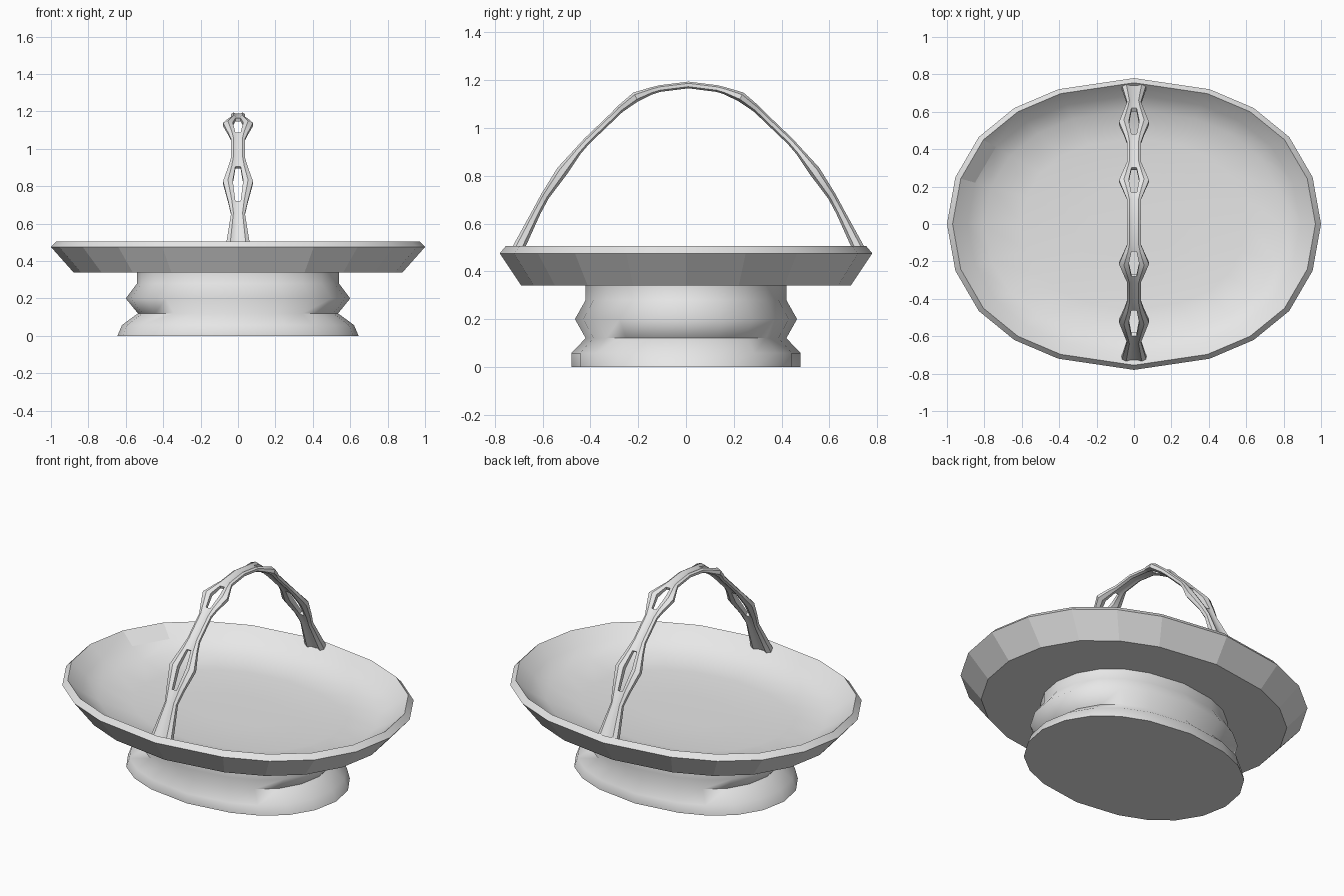
import bpy, bmesh, math

cube = bpy.data.objects.get("Cube")
if cube:
    bpy.data.objects.remove(cube, do_unlink=True)

grey = bpy.data.materials.new("pale_grey")
grey.use_nodes = True
grey.diffuse_color = (0.8, 0.8, 0.8, 1)
grey.node_tree.nodes["Principled BSDF"].inputs["Base Color"].default_value = (0.8, 0.8, 0.8, 1)

# Twenty-sided oval outline, mirrored from one quarter
QUARTER = [(1, 0), (0.955, 0.25), (0.83, 0.465), (0.64, 0.62), (0.405, 0.72), (0, 0.78)]
HALF = QUARTER + [(-x, y) for x, y in QUARTER[-2::-1]]
OVAL = HALF + [(-x, -y) for x, y in HALF[1:-1]]


def finish(name, bm, angle):
    bmesh.ops.recalc_face_normals(bm, faces=bm.faces)
    mesh = bpy.data.meshes.new(name)
    bm.to_mesh(mesh)
    bm.free()
    mesh.materials.append(grey)
    obj = bpy.data.objects.new(name, mesh)
    bpy.context.collection.objects.link(obj)
    bpy.ops.object.select_all(action="DESELECT")
    obj.select_set(True)
    bpy.context.view_layer.objects.active = obj
    bpy.ops.object.shade_smooth_by_angle(angle=math.radians(angle))
    return obj


def oval_loft(name, profile, angle):
    """Stack oval rings given as (half length, half depth, height), capped at both ends."""
    bm = bmesh.new()
    rings = [[bm.verts.new((x * rx, y * ry / 0.78, z)) for x, y in OVAL]
             for rx, ry, z in profile]
    n = len(OVAL)
    for low, high in zip(rings, rings[1:]):
        for i in range(n):
            j = (i + 1) % n
            bm.faces.new((low[i], low[j], high[j], high[i]))
    bm.faces.new(rings[0])
    bm.faces.new(rings[-1])
    return finish(name, bm, angle)


# Pedestal with a pinched waist
oval_loft("pedestal", [
    (0.645, 0.48, 0), (0.62, 0.48, 0.058), (0.535, 0.42, 0.12),
    (0.60, 0.465, 0.20), (0.54, 0.42, 0.28), (0.54, 0.42, 0.345)], 80)

# Shallow dish: underside, flared wall, lip and hollow
dish = oval_loft("dish", [
    (0.50, 0.39, 0.34), (0.88, 0.69, 0.34), (1.0, 0.78, 0.475),
    (0.97, 0.755, 0.505), (0.89, 0.69, 0.44), (0.80, 0.61, 0.39),
    (0.60, 0.46, 0.37), (0.25, 0.19, 0.365)], 50)
for face in dish.data.polygons:
    c = face.center
    wall = face.normal.z < -0.1 and c.z > 0.36
    plain_panel = c.z > 0.45 and face.normal.z > 0.1 and -0.9 < c.x < -0.78 and 0.3 < c.y < 0.4 \
        and face.normal.x > 0
    if wall or plain_panel:
        face.use_smooth = False

# Arched handle stations: y, z, half width, half gap, half thickness, open after
SIDE = [
    (0.725, 0.47, 0.066, 0.02, 0.026, False),
    (0.635, 0.65, 0.037, 0.012, 0.018, False),
    (0.60, 0.715, 0.052, 0.014, 0.018, True),
    (0.528, 0.82, 0.08, 0.028, 0.024, True),
    (0.465, 0.90, 0.052, 0.014, 0.016, False),
    (0.425, 0.945, 0.038, 0.012, 0.015, False),
    (0.315, 1.05, 0.038, 0.012, 0.015, False),
    (0.285, 1.08, 0.052, 0.014, 0.016, True),
    (0.22, 1.13, 0.08, 0.028, 0.021, True),
    (0.155, 1.155, 0.052, 0.014, 0.015, False),
    (0.12, 1.165, 0.037, 0.012, 0.014, False)]
TOP = (0, 1.18, 0.036, 0.012, 0.014, False)
opens = [s[5] for s in SIDE]
stations = SIDE + [TOP] + [(-s[0],) + s[1:] for s in reversed(SIDE)]
spans = opens + opens[::-1]

bm = bmesh.new()
rows = []
for k, (y, z, w, h, t, _) in enumerate(stations):
    a = stations[max(k - 1, 0)]
    b = stations[min(k + 1, len(stations) - 1)]
    dy, dz = b[0] - a[0], b[1] - a[1]
    length = math.hypot(dy, dz)
    ny, nz = dz / length, -dy / length
    m = (w + h) / 2
    section = [(h, -0.6), (m, -1), (w, -0.5), (w, 0.5), (m, 1), (h, 0.6)]
    rows.append([[bm.verts.new((s * x, y + 0.01 + ny * t * u, z + nz * t * u))
                  for x, u in section] for s in (1, -1)])


def bridge(p, q):
    """Close the middle of a solid cross-section."""
    return bm.faces.new((p[0][0], p[1][0], q[1][0], q[0][0])), \
        bm.faces.new((p[0][5], p[1][5], q[1][5], q[0][5]))


for k, (p, q) in enumerate(zip(rows, rows[1:])):
    for s in (0, 1):
        for i in range(5):
            bm.faces.new((p[s][i], p[s][i + 1], q[s][i + 1], q[s][i]))
        if spans[k]:
            bm.faces.new((p[s][5], p[s][0], q[s][0], q[s][5]))
    if not spans[k]:
        bridge(p, q)
    # End walls of each slot
    if k and spans[k] != spans[k - 1]:
        bm.faces.new((p[0][0], p[0][5], p[1][5], p[1][0]))
for end in (rows[0], rows[-1]):
    bm.faces.new(end[0] + end[1][::-1])
finish("handle", bm, 40)
